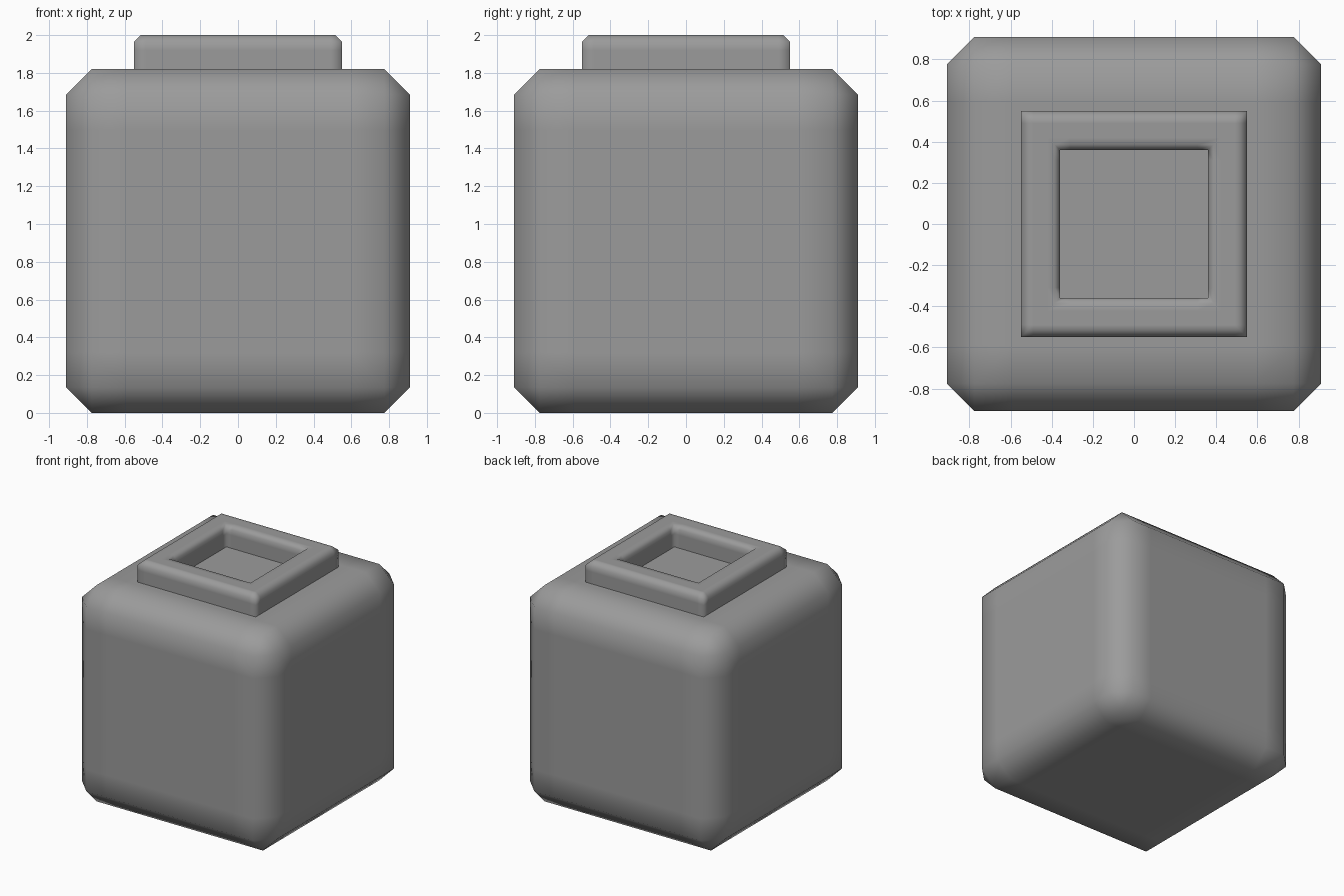
import bpy, bmesh, math
from mathutils import Vector

if "Cube" in bpy.data.objects:
    bpy.data.objects.remove(bpy.data.objects["Cube"])

grey = bpy.data.materials.new("dark_grey")
grey.diffuse_color = (0.33, 0.33, 0.33, 1)
grey.use_nodes = True
grey.node_tree.nodes["Principled BSDF"].inputs["Base Color"].default_value = grey.diffuse_color


def support_loops(bm, axes, d):
    for axis in axes:
        normal = Vector((0, 0, 0))
        normal[axis] = 1
        for s in (-d, d):
            bmesh.ops.bisect_plane(bm, geom=bm.verts[:] + bm.edges[:] + bm.faces[:],
                                   plane_co=normal * s, plane_no=normal)


def add_mesh(name, bm, angle):
    bmesh.ops.recalc_face_normals(bm, faces=bm.faces)
    mesh = bpy.data.meshes.new(name)
    bm.to_mesh(mesh)
    bm.free()
    mesh.materials.append(grey)
    obj = bpy.data.objects.new(name, mesh)
    bpy.context.collection.objects.link(obj)
    bpy.ops.object.select_all(action='DESELECT')
    bpy.context.view_layer.objects.active = obj
    obj.select_set(True)
    bpy.ops.object.shade_smooth_by_angle(angle=math.radians(angle))
    return obj


# Body: chamfered cube with support loops that limit the soft edge shading
bm = bmesh.new()
bmesh.ops.create_cube(bm, size=1.82)
bmesh.ops.bevel(bm, geom=bm.edges[:], offset=0.135, offset_type='OFFSET',
                segments=1, affect='EDGES')
support_loops(bm, range(3), 0.59)
bmesh.ops.translate(bm, verts=bm.verts[:], vec=(0, 0, 0.91))
add_mesh("body", bm, 60)

# Collar: square rim swept from a (half width, height) profile, open onto the body top
profile = [(0.55, 1.82), (0.55, 1.92), (0.55, 1.965), (0.515, 2.0), (0.47, 2.0),
           (0.42, 2.0), (0.385, 2.0), (0.36, 1.975), (0.36, 1.93), (0.36, 1.82)]
bm = bmesh.new()
rings = [[bm.verts.new((sx * r, sy * r, z))
          for sx, sy in ((1, 1), (-1, 1), (-1, -1), (1, -1))] for r, z in profile]
for a, b in zip(rings, rings[1:]):
    for i in range(4):
        j = (i + 1) % 4
        bm.faces.new((a[i], a[j], b[j], b[i]))
support_loops(bm, (0, 1), 0.49)
support_loops(bm, (0, 1), 0.31)
add_mesh("collar", bm, 95)
